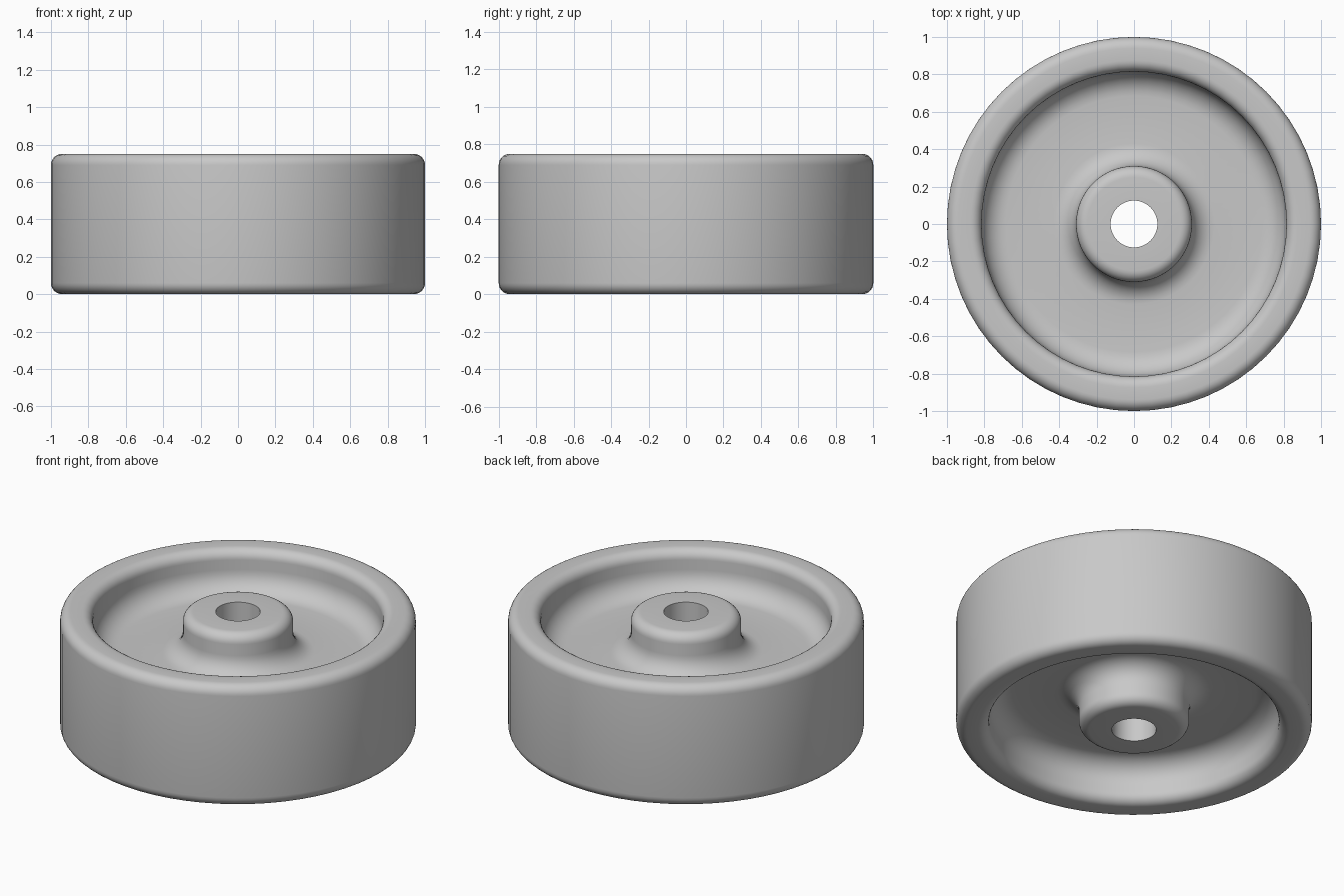
import bpy
import math
from mathutils import Vector

if "Cube" in bpy.data.objects:
    bpy.data.objects.remove(bpy.data.objects["Cube"], do_unlink=True)

HEIGHT = 0.75
SEGMENTS = 64
ARC_STEPS = 7


def make_material(name, rgb):
    mat = bpy.data.materials.new(name)
    mat.use_nodes = True
    color = (*rgb, 1.0)
    mat.diffuse_color = color
    mat.node_tree.nodes["Principled BSDF"].inputs["Base Color"].default_value = color
    return mat


def rounded(corners):
    """Replace each square (r, z, radius) corner by an arc."""
    pts = [Vector(c[:2]) for c in corners]
    out = []
    for i, (r, z, rad) in enumerate(corners):
        if rad == 0:
            out.append(pts[i])
            continue
        back = (pts[i - 1] - pts[i]).normalized()
        ahead = (pts[(i + 1) % len(pts)] - pts[i]).normalized()
        centre = pts[i] + (back + ahead) * rad
        for k in range(ARC_STEPS + 1):
            a = math.pi / 2 * k / ARC_STEPS
            out.append(centre - rad * (ahead * math.cos(a) + back * math.sin(a)))
    return out


def lathe(name, profile, mat):
    """Revolve a closed profile about the z axis."""
    n = len(profile)
    verts, faces = [], []
    for s in range(SEGMENTS):
        a = 2 * math.pi * s / SEGMENTS
        verts += [(p.x * math.cos(a), p.x * math.sin(a), p.y) for p in profile]
        t = (s + 1) % SEGMENTS
        for i in range(n):
            j = (i + 1) % n
            faces.append((s * n + i, s * n + j, t * n + j, t * n + i))
    mesh = bpy.data.meshes.new(name)
    mesh.from_pydata(verts, [], faces)
    # The profile runs clockwise in (r, z), so flip to face outward if needed
    area = sum(profile[i - 1].cross(profile[i]) for i in range(n))
    if area > 0:
        mesh.flip_normals()
    mesh.materials.append(mat)
    obj = bpy.data.objects.new(name, mesh)
    bpy.context.collection.objects.link(obj)
    bpy.ops.object.select_all(action='DESELECT')
    obj.select_set(True)
    bpy.context.view_layer.objects.active = obj
    bpy.ops.object.shade_smooth_by_angle(angle=math.radians(40))
    return obj


# Upper half section: bore, hub, web, rim and tread
upper = [
    (0.125, HEIGHT, 0),
    (0.31, HEIGHT, 0.06),
    (0.31, 0.5, 0.12),
    (0.815, 0.5, 0.13),
    (0.815, HEIGHT, 0.06),
    (1.0, HEIGHT, 0.06),
]
# Lower half mirrors the upper one
lower = [(r, HEIGHT - z, rad) for r, z, rad in reversed(upper)]

grey = make_material("plain grey", (0.58, 0.58, 0.58))
lathe("caster_wheel", rounded(upper + lower), grey)
